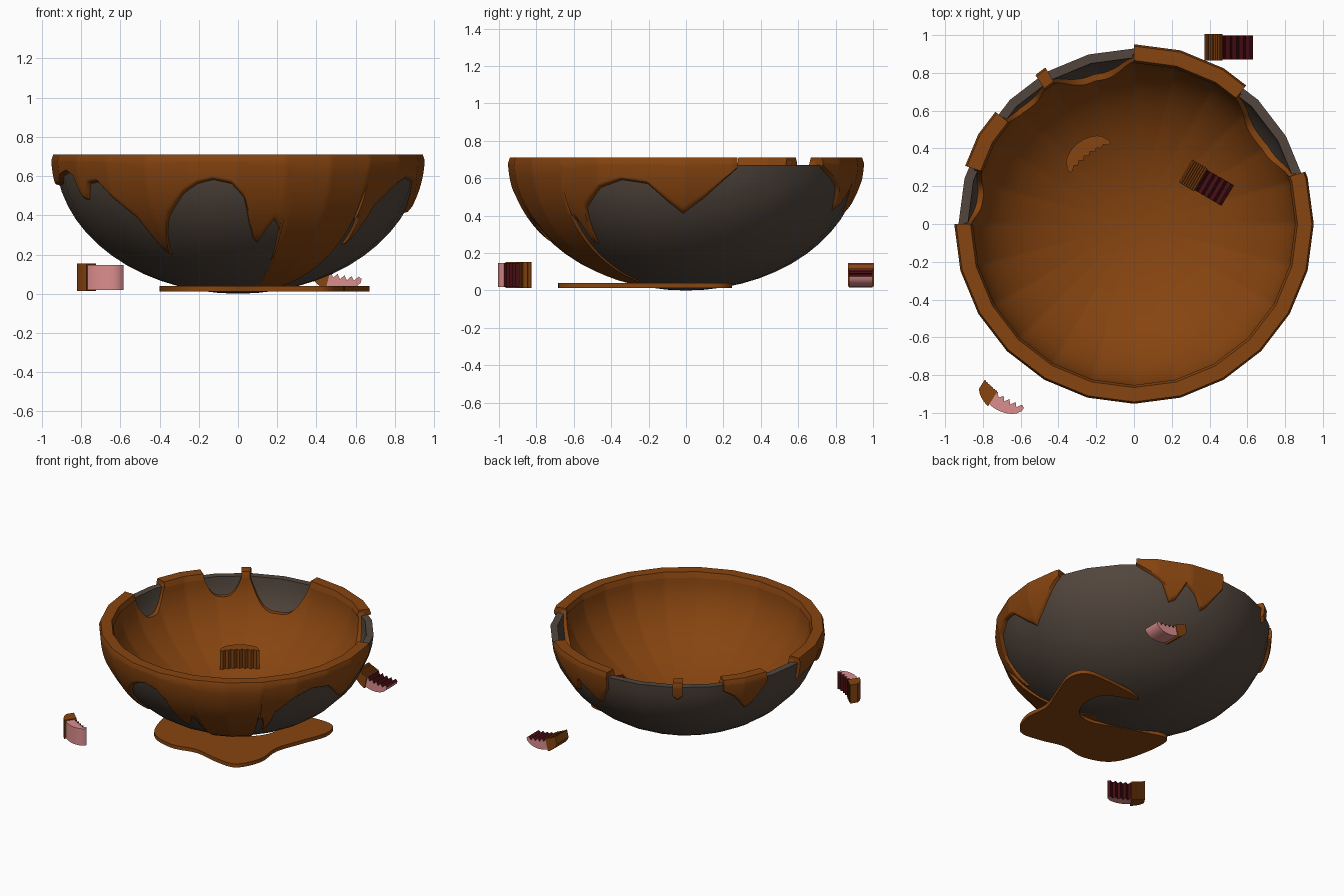
import bpy, bmesh, math
from mathutils import Matrix, Vector

if "Cube" in bpy.data.objects:
    bpy.data.objects.remove(bpy.data.objects["Cube"])


def material(name, rgb):
    m = bpy.data.materials.new(name)
    m.diffuse_color = (*rgb, 1)
    m.use_nodes = True
    m.node_tree.nodes["Principled BSDF"].inputs["Base Color"].default_value = m.diffuse_color
    return m


SAUCE = material("brown sauce", (0.24, 0.058, 0.005))
BOWL = material("dark grey brown clay", (0.085, 0.062, 0.047))
PINK = material("pink rind", (0.72, 0.27, 0.27))
RED = material("dark red flesh", (0.06, 0.004, 0.006))


def finish(bm, name, mats, angle=40):
    bmesh.ops.remove_doubles(bm, verts=bm.verts, dist=0.0002)
    bmesh.ops.recalc_face_normals(bm, faces=bm.faces)
    me = bpy.data.meshes.new(name)
    bm.to_mesh(me)
    bm.free()
    for m in mats:
        me.materials.append(m)
    ob = bpy.data.objects.new(name, me)
    bpy.context.collection.objects.link(ob)
    bpy.ops.object.select_all(action='DESELECT')
    ob.select_set(True)
    bpy.context.view_layer.objects.active = ob
    bpy.ops.object.shade_smooth_by_angle(angle=math.radians(angle))
    return ob


def ring_point(phi, r, z):
    # 24-sided ring; phi = 0 is the front, 90 the right
    r *= math.cos(math.radians(7.5)) / math.cos(math.radians(phi % 15 - 7.5))
    a = math.radians(phi)
    return (r * math.sin(a), -r * math.cos(a), z)


def grid(name, columns, mat):
    # columns: list of (phi, [(r, z), ...])
    bm = bmesh.new()
    rows = [[bm.verts.new(ring_point(p, r, z)) for r, z in prof] for p, prof in columns]
    for a, b in zip(rows, rows[1:]):
        for i in range(len(a) - 1):
            bm.faces.new((a[i], b[i], b[i + 1], a[i + 1]))
    return finish(bm, name, [mat])


def lerp(table, x):
    for (x0, y0), (x1, y1) in zip(table, table[1:]):
        if x <= x1:
            return y0 + (y1 - y0) * (x - x0) / (x1 - x0)
    return table[-1][1]


# Bowl: elliptical shell with flat rim
profile = []
t_rim = math.acos(0.03 / 0.7)
for i in range(15):
    t = t_rim * i / 14
    profile.append((0.93 * math.sin(t), 0.7 - 0.7 * math.cos(t)))
for i in range(15):
    t = math.pi / 2 * (1 - i / 14)
    profile.append((0.88 * math.sin(t), 0.67 - 0.61 * math.cos(t)))
grid("bowl", [(p, profile) for p in range(0, 361, 15)], BOWL)

# Sauce lining inside the bowl, dipping below the rim in four gaps
gaps = [(107, 141, 0.24), (180, 210, 0.24), (213, 231, 0.15), (251, 270, 0.18)]


def lining(phi):
    top = 0.69
    for a, b, d in gaps:
        if a < phi < b:
            u = (2 * phi - a - b) / (b - a)
            top = 0.69 - d * (1 - abs(u) ** 3)
    t_top = math.acos((0.7 - top) / 0.61)
    pts = [(0.86 * math.sin(t_top) + 0.04, top)]
    for i in range(17):
        t = t_top * (1 - i / 16)
        pts.append((0.86 * math.sin(t), 0.7 - 0.61 * math.cos(t)))
    return pts


grid("sauce_lining", [(p, lining(p)) for p in range(0, 361)], SAUCE)


# Sauce draped over the rim, with dripping lower edges
def drape(phi, edge, off):
    t0 = math.acos((0.7 - edge) / 0.7)
    t1 = math.acos(0.02 / 0.7)
    pts = [(0.93 * math.sin(t0) - 0.005, edge)]
    for i in range(15):
        t = t0 + 0.012 + (t1 - t0 - 0.012) * i / 14
        pts.append((0.93 * math.sin(t) + off * (0.75 if i == 0 else 1), 0.7 - 0.7 * math.cos(t)))
    k = 0.04 if off > 0 else -0.005
    return pts + [(0.935 + off * 0.3, 0.67 + k), (0.90, 0.67 + k),
                  (0.87 - off * 0.2, 0.67 + k), (0.875 - off, 0.65 + k / 2)]


edges = {
    "main_drips": [(-90, .55), (-80, .56), (-74, .6), (-69, .62), (-64, .59), (-61, .48),
                   (-59, .48), (-56, .56), (-51, .57), (-44, .47), (-37, .37), (-33, .22),
                   (-31, .2), (-28, .3), (-25, .39), (-18, .51), (-13, .56), (-8, .58),
                   (-2, .56), (2, .49), (4, .36), (6, .28), (8, .26), (10, .31), (13, .38),
                   (15, .34), (17, .03), (44, .03), (45, .38), (46.5, .4), (48, .25),
                   (49.5, .25), (52, .44), (60, .55), (68, .59), (77, .57), (84, .47),
                   (89, .41), (96, .49), (107, .65)],
    "back_right_drips": [(141, .66), (147, .6), (152, .55), (156, .43), (159, .45), (163, .56),
                         (168, .5), (172, .42), (174, .44), (180, .58)],
    "small_drip": [(209.5, .6), (211.5, .57), (213.5, .6)],
    "back_left_drip": [(231, .62), (236, .57), (242, .45), (245, .49), (251, .62)],
}
for name, table in edges.items():
    a, b = table[0][0], table[-1][0]
    n = max(6, int(b - a))
    phis = [a + (b - a) * i / n for i in range(n + 1)]
    cols = [(p, drape(p, lerp(table, p), 0.022)) for p in phis]
    # closing walls at both ends
    cols = [(a, drape(a, table[0][1], -0.006))] + cols + [(b, drape(b, table[-1][1], -0.006))]
    grid(name, cols, SAUCE)

# Puddle at the foot of the pour: a smooth closed outline, extruded
outline = [(-.38, -.1), (-.39, -.3), (-.3, -.57), (-.1, -.66), (.1, -.63), (.28, -.67),
           (.45, -.67), (.54, -.5), (.53, -.3), (.6, -.1), (.67, .1), (.62, .23), (.42, .24),
           (.12, .19), (.33, .08), (.37, -.08), (.3, -.22), (.18, -.26), (0, -.2), (-.2, -.13)]
bm = bmesh.new()
loop = []
n = len(outline)
for i in range(n):
    p0, p1, p2, p3 = [Vector(outline[(i + k) % n]) for k in (-1, 0, 1, 2)]
    for s in range(5):
        t = s / 5
        q = 0.5 * (2 * p1 + (p2 - p0) * t + (2 * p0 - 5 * p1 + 4 * p2 - p3) * t * t
                   + (3 * p1 - p0 - 3 * p2 + p3) * t ** 3)
        loop.append(bm.verts.new((q.x, q.y, 0.012)))
base = bm.faces.new(loop)
ext = bmesh.ops.extrude_face_region(bm, geom=[base])
bmesh.ops.translate(bm, vec=(0, 0, 0.027),
                    verts=[v for v in ext['geom'] if isinstance(v, bmesh.types.BMVert)])
bmesh.ops.triangulate(bm, faces=[f for f in bm.faces if len(f.verts) > 4])
finish(bm, "sauce_puddle", [SAUCE])


# Crescent chunks: rounded rind on one side, jagged flesh on the other
def crescent(name, frame, u0, u1, grow, half, mats, jag=0.012):
    bm = bmesh.new()
    N = 14
    us = [u0 + (u1 - u0) * i / N for i in range(N + 1)]

    def bow(u):
        return max(0.0, 1 - (u / 0.135) ** 2)
    outer = [(u, -0.09 * math.sqrt(bow(u)) - grow) for u in us]
    inner = [(u, -0.02 * bow(u) + (jag if i % 2 else -jag) * min(1, 3 * bow(u)) + grow)
             for i, u in enumerate(us)][::-1]
    pts = outer + inner
    lo = [bm.verts.new(frame @ Vector((u, v, -half))) for u, v in pts]
    hi = [bm.verts.new(frame @ Vector((u, v, half))) for u, v in pts]
    m = len(pts)
    for i in range(m):
        j = (i + 1) % m
        f = bm.faces.new((lo[i], lo[j], hi[j], hi[i]))
        f.material_index = 1 if N < i < m - 1 and len(mats) > 1 else 0
    # caps as strips between rind and flesh
    for ring in (lo, hi):
        for i in range(N):
            bm.faces.new((ring[i], ring[i + 1], ring[m - 2 - i], ring[m - 1 - i]))
    if grow:
        bmesh.ops.remove_doubles(bm, verts=bm.verts, dist=0.0002)
        bmesh.ops.recalc_face_normals(bm, faces=bm.faces)
    finish(bm, name, mats, 35)


def frame(u, v, origin):
    u, v = Vector(u).normalized(), Vector(v).normalized()
    w = u.cross(v)
    return Matrix.Translation(origin) @ Matrix((u, v, w)).transposed().to_4x4()


chunks = {
    "front_chunk": frame((.84, -.54, 0), (.54, .84, 0), (-.69, -.90, .083)),
    "back_chunk": frame((.97, 0, -.24), (.24, 0, .97), (.505, .935, .11)),
    "bowl_chunk": frame((.85, -.5, -.15), (.128, -.075, .99), (.385, .215, .27)),
}
for name, fr in chunks.items():
    crescent(name, fr, -0.12, 0.13, 0, 0.063, [PINK, RED])
    crescent(name + "_sauce", fr, -0.125, -0.035, 0.012, 0.07, [SAUCE], 0.002)
crescent("coated_chunk", frame((.81, .59, 0), (.59, -.81, 0), (-.235, .355, .25)),
         -0.134, 0.134, 0.006, 0.07, [SAUCE], 0.008)
